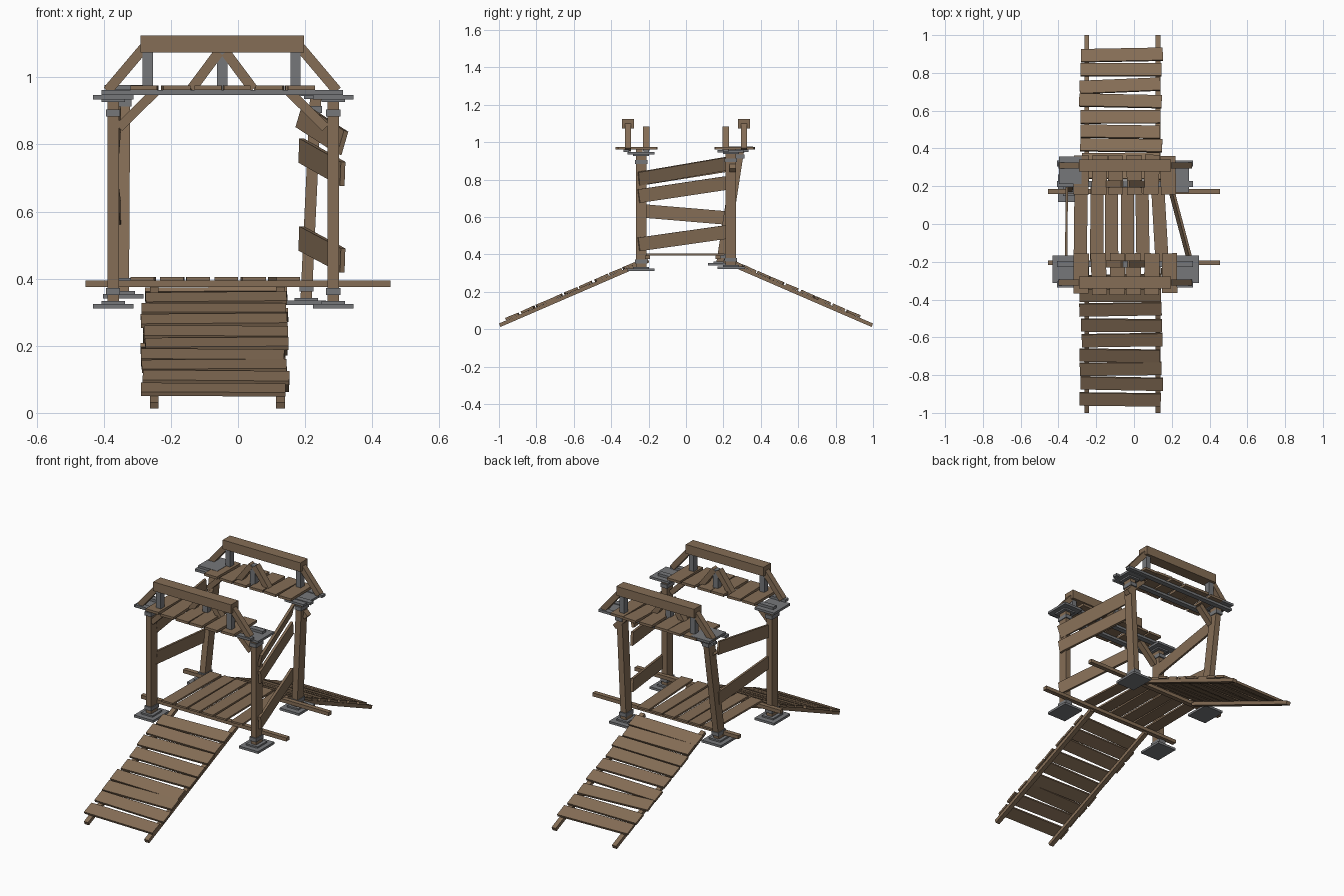
import bpy, bmesh, math, random
from mathutils import Vector, Matrix

if "Cube" in bpy.data.objects:
    bpy.data.objects.remove(bpy.data.objects["Cube"])

random.seed(4)


def material(name, col):
    m = bpy.data.materials.new(name)
    m.diffuse_color = (*col, 1)
    m.use_nodes = True
    m.node_tree.nodes["Principled BSDF"].inputs["Base Color"].default_value = m.diffuse_color
    return m


WOOD = material("brown wood", (0.235, 0.155, 0.093))
GREY = material("grey metal", (0.18, 0.185, 0.195))


def beam(name, p1, p2, width, height, mat, up=(0, 0, 1), roll=0.0):
    """Rectangular bar from p1 to p2; height is measured towards up."""
    p1, p2 = Vector(p1), Vector(p2)
    x = (p2 - p1).normalized()
    y = Vector(up).cross(x).normalized()
    z = x.cross(y)
    rot = Matrix((x, y, z)).transposed().to_4x4()
    me = bpy.data.meshes.new(name)
    bm = bmesh.new()
    bmesh.ops.create_cube(bm, size=1)
    bmesh.ops.scale(bm, vec=((p2 - p1).length, width, height), verts=bm.verts)
    bm.transform(Matrix.Translation((p1 + p2) / 2) @ rot @ Matrix.Rotation(roll, 4, 'X'))
    bm.to_mesh(me)
    bm.free()
    me.materials.append(mat)
    ob = bpy.data.objects.new(name, me)
    bpy.context.collection.objects.link(ob)
    return ob


def box(name, c, s, mat):
    c = Vector(c)
    h = Vector((s[0] / 2, 0, 0))
    return beam(name, c - h, c + h, s[1], s[2], mat)


def jit(a):
    return random.uniform(-a, a)


# Corner posts with base plates, collars and cap plates: bottom xy, top xy, lift
posts = {
    "front_left": ((-0.372, -0.24), (-0.372, -0.24), 0.0),
    "front_right": ((0.284, -0.24), (0.284, -0.24), 0.0),
    "back_left": ((-0.342, 0.19), (-0.338, 0.285), 0.03),
    "back_right": ((0.203, 0.24), (0.232, 0.24), 0.01),
}
for n, (b, t, lift) in posts.items():
    lo, hi = Vector((*b, 0.325 + lift)), Vector((*t, 0.94 + lift))
    beam(n + "_post", lo, hi, 0.034, 0.055, WOOD, up=(0, 1, 0))
    box(n + "_base_plate", (*b, 0.318 + lift), (0.12, 0.145, 0.013), GREY)
    box(n + "_base_step", (*b, 0.328 + lift), (0.07, 0.085, 0.01), GREY)
    box(n + "_cap_plate", (*t, 0.941 + lift), (0.12, 0.145, 0.013), GREY)
    box(n + "_cap_step", (*t, 0.931 + lift), (0.07, 0.085, 0.01), GREY)
    for f in (0.06, 0.925):
        p = lo.lerp(hi, f)
        box(n + "_collar", p, (0.042, 0.068, 0.021), GREY)

# Deck: two cross beams carrying lengthwise planks
for n, y in (("front", -0.205), ("back", 0.172)):
    box(n + "_cross_beam", (0, y, 0.385), (0.91, 0.026, 0.02), WOOD)
for i, (xf, xb) in enumerate(((-0.285, -0.28), (-0.198, -0.195), (-0.118, -0.12),
                             (-0.035, -0.035), (0.048, 0.042), (0.15, 0.125))):
    beam(f"deck_plank_{i}", (xf, -0.225, 0.4), (xb, 0.205, 0.4), 0.07, 0.01, WOOD)

# Ramps on both ends
slope = 0.433
plank_rows = {
    -1: (0.922, 0.838, 0.76, 0.69, 0.608, 0.53, 0.445, 0.37, 0.295),
    1: (0.888, 0.81, 0.725, 0.645, 0.56, 0.482, 0.41, 0.335, 0.265),
}
for s, rows in plank_rows.items():
    side = "front" if s < 0 else "back"
    normal = Vector((0, s * slope, 1)).normalized()

    def on_ramp(x, d, off=0.0):
        return Vector((x, s * d, 0.02 + (1 - d) * slope)) + normal * off

    for x in (-0.25, 0.127):
        beam(side + "_ramp_rail", on_ramp(x, 0.996), on_ramp(x, 0.2), 0.026, 0.02, WOOD)
    for i, d in enumerate(rows):
        skew = 0.009 if (s > 0 and i == 2) else jit(0.005)
        beam(f"{side}_ramp_plank_{i}",
             on_ramp(-0.282 + jit(0.009), d + s * -skew, 0.017),
             on_ramp(0.144 + jit(0.011), d + s * skew, 0.017),
             0.072, 0.013, WOOD, up=normal, roll=jit(0.03))

# Roof trusses over the front and back
for s in (-1, 1):
    side = "front" if s < 0 else "back"
    # Long rails and short planks across them
    for y in (0.212, 0.32):
        box(side + "_roof_rail", (-0.047, s * y, 0.955), (0.72, 0.03, 0.014), GREY)
    for i in range(6):
        x = -0.277 + i * 0.0925
        beam(f"{side}_roof_plank_{i}", (x + jit(0.006), s * 0.155, 0.969),
             (x + jit(0.006), s * (0.368 + jit(0.008)), 0.969), 0.08, 0.014, WOOD)
    # Top beam on two grey studs
    box(side + "_top_beam", (-0.047, s * 0.31, 1.1), (0.486, 0.065, 0.051), WOOD)
    for x in (-0.269, 0.172):
        box(side + "_stud", (x, s * 0.31, 1.02), (0.03, 0.034, 0.112), GREY)
    # Inner A-frame around a grey stud
    box(side + "_middle_stud", (-0.047, s * 0.212, 1.02), (0.032, 0.034, 0.112), GREY)
    for m in (-1, 1):
        c = -0.047
        beam(side + "_a_frame_leg", (c + m * 0.092, s * 0.212, 0.965),
             (c + m * 0.01, s * 0.212, 1.075), 0.036, 0.03, WOOD)
        # Outer sloping end brace
        beam(side + "_end_brace", (c + m * 0.342, s * 0.31, 0.96),
             (c + m * 0.232, s * 0.31, 1.09), 0.032, 0.03, WOOD)
        # Knee brace between post and roof
        beam(side + "_knee_brace", (c + m * 0.308, s * 0.25, 0.85),
             (c + m * 0.2, s * 0.25, 0.957), 0.034, 0.028, WOOD)

# Side boards: z at front end, z at back end
for i, (zf, zb) in enumerate(((0.808, 0.885), (0.715, 0.782), (0.457, 0.52))):
    beam(f"right_side_board_{i}", (0.312, -0.252, zf - 0.003), (0.188, 0.215, zb),
         0.014, 0.073, WOOD, roll=(0.25 if i == 0 else 0.0))
for i, (zf, zb) in enumerate(((0.808, 0.878), (0.632, 0.595))):
    beam(f"left_side_board_{i}", (-0.36, -0.22, zf), (-0.355, 0.22, zb),
         0.012, 0.072, WOOD)
